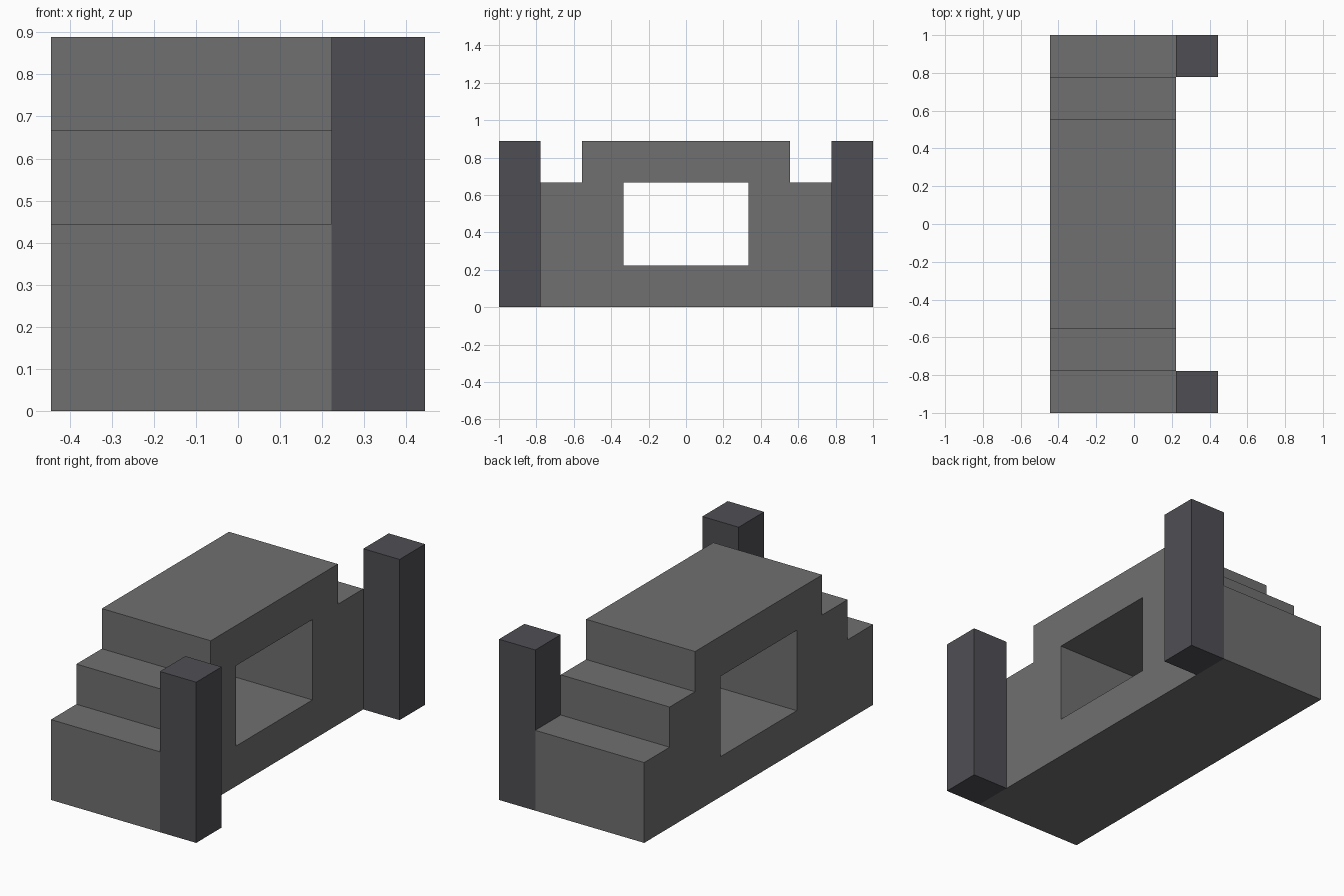
import bpy
import bmesh

U = 2 / 9  # one grid unit: the model is nine units long

if "Cube" in bpy.data.objects:
    bpy.data.objects.remove(bpy.data.objects["Cube"])


def make_material(name, rgb):
    mat = bpy.data.materials.new(name)
    mat.use_nodes = True
    mat.diffuse_color = (*rgb, 1)
    mat.node_tree.nodes["Principled BSDF"].inputs["Base Color"].default_value = (*rgb, 1)
    return mat


def extrude_profile(name, profile, x0, x1, mat):
    """Extrude a closed (y, z) outline along x; all values in grid units."""
    bm = bmesh.new()
    face = bm.faces.new([bm.verts.new((x0 * U, y * U, z * U)) for y, z in profile])
    moved = bmesh.ops.extrude_face_region(bm, geom=[face])["geom"]
    bmesh.ops.translate(bm, vec=((x1 - x0) * U, 0, 0),
                        verts=[v for v in moved if isinstance(v, bmesh.types.BMVert)])
    bmesh.ops.recalc_face_normals(bm, faces=bm.faces)
    mesh = bpy.data.meshes.new(name)
    bm.to_mesh(mesh)
    bm.free()
    mesh.materials.append(mat)
    obj = bpy.data.objects.new(name, mesh)
    bpy.context.collection.objects.link(obj)
    return obj


def rectangle(y0, y1, z0, z1):
    return [(y0, z0), (y1, z0), (y1, z1), (y0, z1)]


stone = make_material("grey stone", (0.162, 0.162, 0.162))
dark = make_material("dark slate", (0.078, 0.076, 0.088))

# Stepped body: half outline mirrored across the middle
half = [(4.5, 0), (4.5, 2), (3.5, 2), (3.5, 3), (2.5, 3), (2.5, 4)]
outline = half + [(-y, z) for y, z in reversed(half)]
body = extrude_profile("stepped_body", outline, -2, 1, stone)

# Rectangular opening through the body
cutter = extrude_profile("opening_cutter", rectangle(-1.5, 1.5, 1, 3), -3, 2, stone)
cutter.hide_render = True
cutter.hide_set(True)
cut = body.modifiers.new("opening", 'BOOLEAN')
cut.operation = 'DIFFERENCE'
cut.solver = 'EXACT'
cut.object = cutter
bpy.context.view_layer.update()
body_mesh = bpy.data.meshes.new_from_object(
    body.evaluated_get(bpy.context.evaluated_depsgraph_get()))
body.modifiers.clear()
body.data = body_mesh
bpy.data.objects.remove(cutter)

# Corner posts on the left side
for name, y in (("front_post", -4.5), ("back_post", 3.5)):
    extrude_profile(name, rectangle(y, y + 1, 0, 4), 1, 2, dark)
